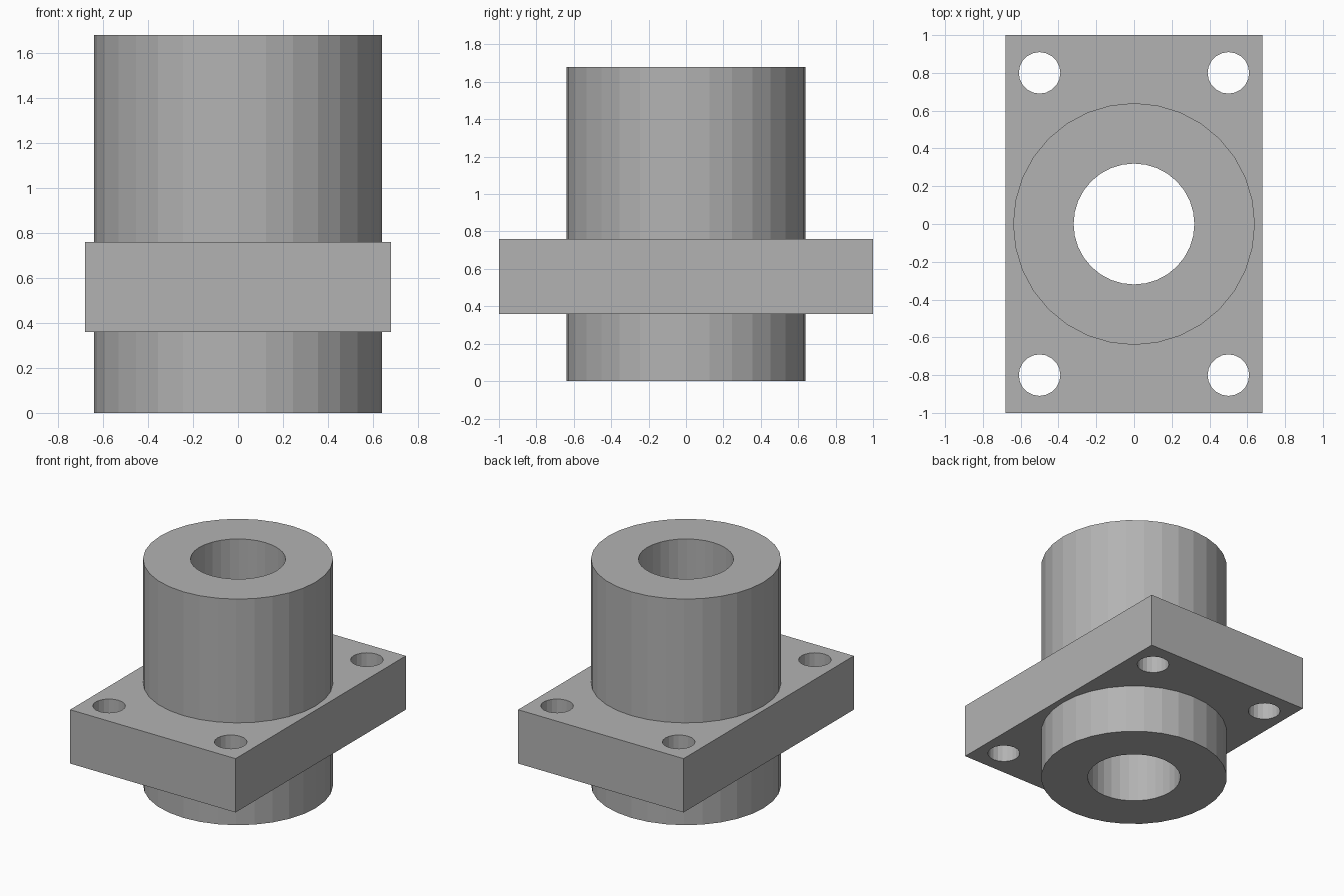
import bpy
from math import radians

cube = bpy.data.objects.get("Cube")
if cube:
    bpy.data.objects.remove(cube, do_unlink=True)

HEIGHT = 1.68
PLATE_BOTTOM, PLATE_TOP = 0.36, 0.76

steel = bpy.data.materials.new("grey_steel")
steel.use_nodes = True
GREY = (0.45, 0.45, 0.45, 1)
steel.diffuse_color = GREY
steel.node_tree.nodes["Principled BSDF"].inputs["Base Color"].default_value = GREY


def cylinder(name, radius, z0, z1, sides, x=0, y=0, turn=0):
    bpy.ops.mesh.primitive_cylinder_add(
        vertices=sides, radius=radius, depth=z1 - z0,
        location=(x, y, (z0 + z1) / 2), rotation=(0, 0, radians(turn)))
    obj = bpy.context.object
    obj.name = name
    obj.data.materials.append(steel)
    return obj


def combine(target, tool, operation):
    mod = target.modifiers.new(tool.name, 'BOOLEAN')
    mod.operation = operation
    mod.solver = 'EXACT'
    mod.object = tool
    bpy.context.view_layer.objects.active = target
    bpy.ops.object.modifier_apply(modifier=mod.name)
    bpy.data.objects.remove(tool, do_unlink=True)


# Rectangular mounting plate
bpy.ops.mesh.primitive_cube_add(size=1, location=(0, 0, (PLATE_BOTTOM + PLATE_TOP) / 2))
flange = bpy.context.object
flange.name = "flanged_bushing"
flange.scale = (1.36, 2, PLATE_TOP - PLATE_BOTTOM)
bpy.ops.object.transform_apply(location=True, rotation=False, scale=True)
flange.data.materials.append(steel)

# Round hub running through the plate
combine(flange, cylinder("hub", 0.64, 0, HEIGHT, 32), 'UNION')

# Central bore
combine(flange, cylinder("bore", 0.32, -0.1, HEIGHT + 0.1, 32), 'DIFFERENCE')

# Four corner bolt holes
for x in (-0.5, 0.5):
    for y in (-0.8, 0.8):
        hole = cylinder("bolt_hole", 0.11, PLATE_BOTTOM - 0.1, PLATE_TOP + 0.1, 20, x, y)
        combine(flange, hole, 'DIFFERENCE')
